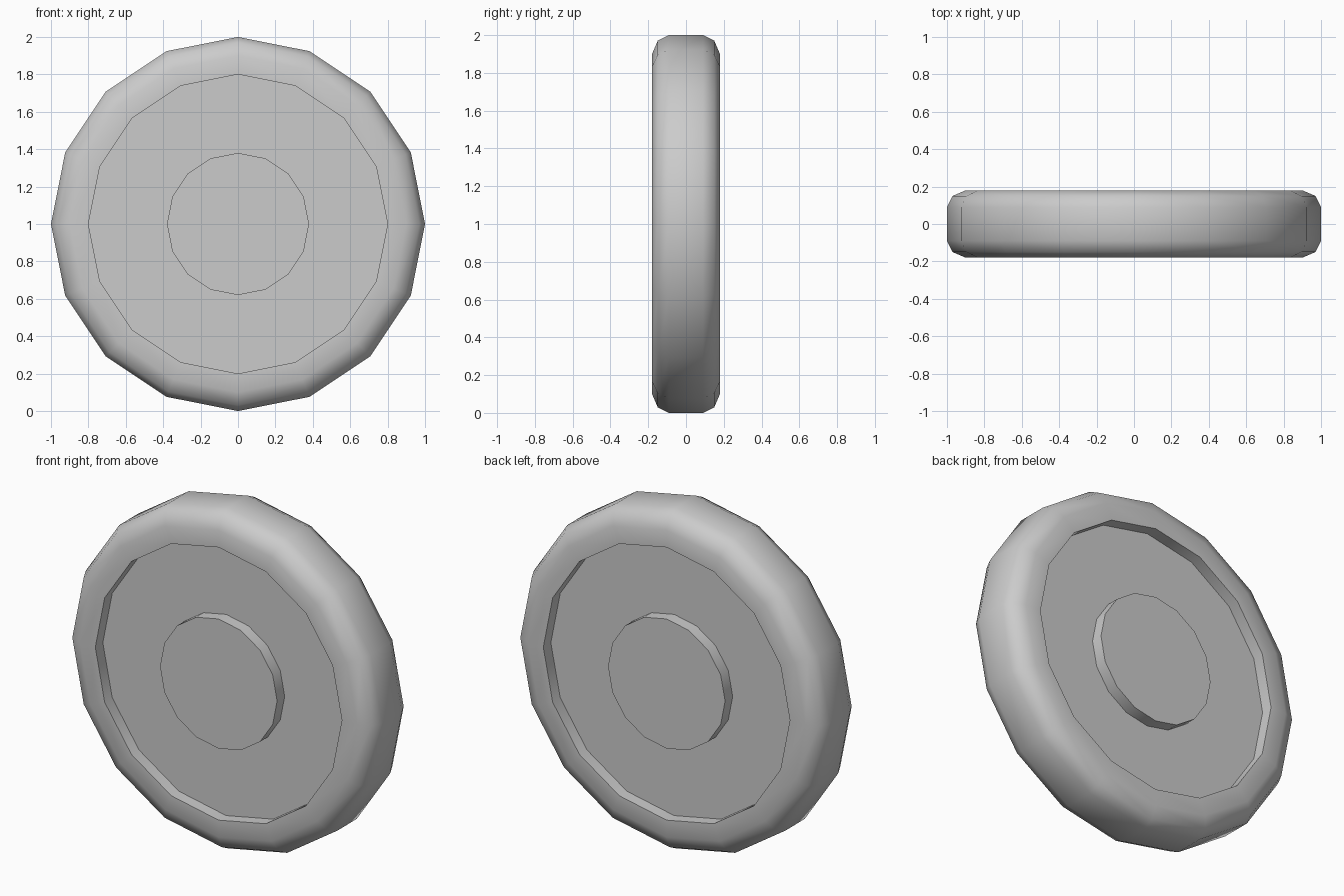
import bpy
import bmesh
import math

cube = bpy.data.objects.get("Cube")
if cube:
    bpy.data.objects.remove(cube, do_unlink=True)

SIDES = 16
CENTRE_Z = 1.0

grey = bpy.data.materials.new("plain_grey")
grey.use_nodes = True
colour = (0.6, 0.6, 0.6, 1)
grey.diffuse_color = colour
grey.node_tree.nodes["Principled BSDF"].inputs["Base Color"].default_value = colour


def lathe(name, half_profile):
    """Spin a (radius, y) half profile, mirrored in y, around the axle."""
    profile = half_profile + [(r, -y) for r, y in reversed(half_profile)]
    bm = bmesh.new()
    verts = [bm.verts.new((0, y, r)) for r, y in profile]
    edges = [bm.edges.new(pair) for pair in zip(verts, verts[1:])]
    bmesh.ops.spin(bm, geom=verts + edges, cent=(0, 0, 0), axis=(0, 1, 0),
                   angle=math.tau, steps=SIDES)
    bmesh.ops.remove_doubles(bm, verts=bm.verts, dist=0.0001)
    bmesh.ops.recalc_face_normals(bm, faces=bm.faces)
    mesh = bpy.data.meshes.new(name)
    bm.to_mesh(mesh)
    bm.free()
    mesh.materials.append(grey)
    obj = bpy.data.objects.new(name, mesh)
    obj.location.z = CENTRE_Z
    bpy.context.collection.objects.link(obj)
    bpy.ops.object.select_all(action="DESELECT")
    obj.select_set(True)
    bpy.context.view_layer.objects.active = obj
    bpy.ops.object.shade_smooth_by_angle(angle=math.radians(50))
    return obj


# Tyre, recessed disc and raised hub in one continuous profile
lathe("wheel", [(0, 0.18), (0.38, 0.18), (0.38, 0.11), (0.8, 0.11),
                (0.8, 0.18), (0.9, 0.18), (0.97, 0.15), (1, 0.09)])
